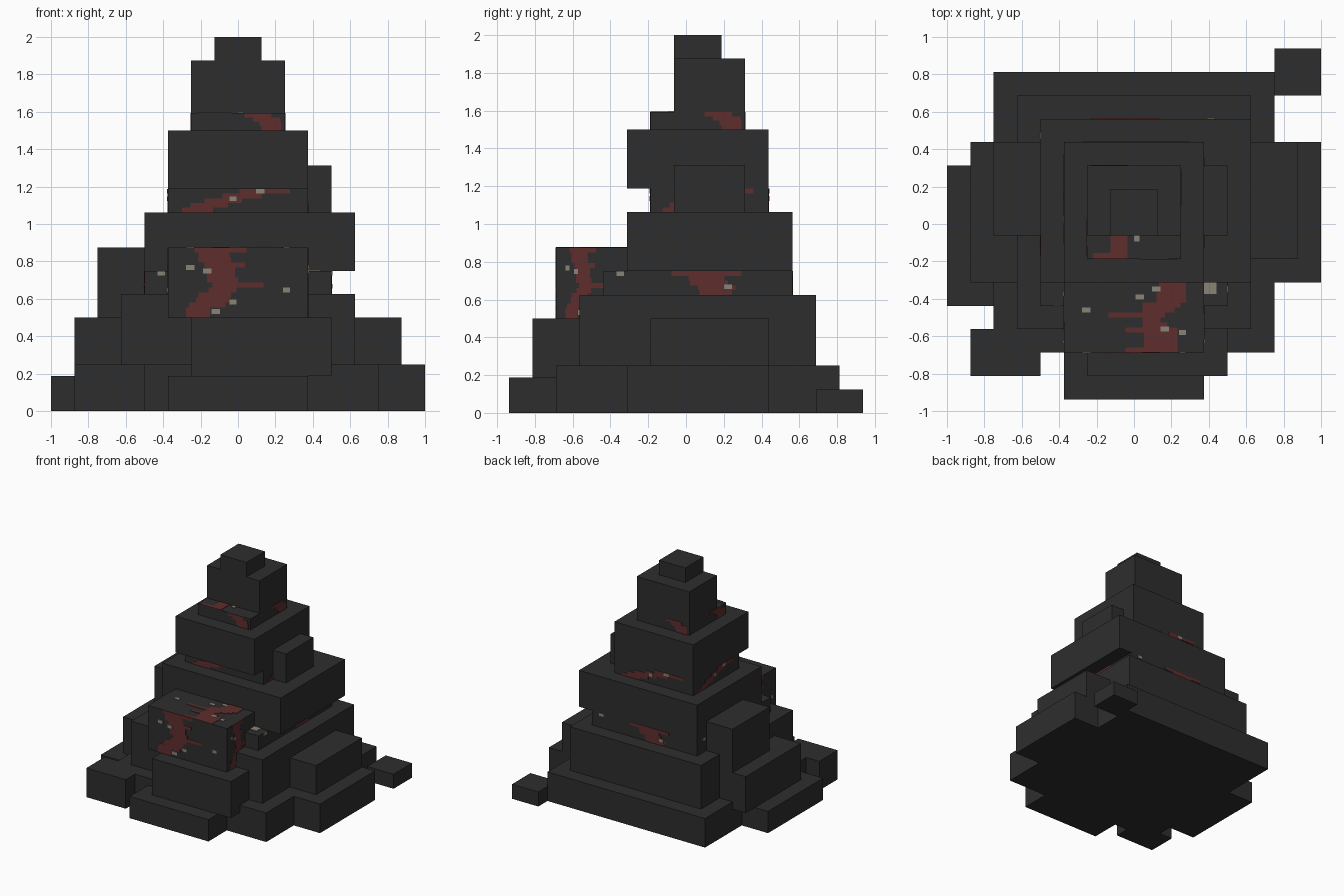
import bpy
import bmesh
from mathutils import Matrix, Vector

UNIT = 1 / 16          # every block sits on this grid
PLATE = 0.003          # thickness of the painted plates

cube = bpy.data.objects.get("Cube")
if cube:
    bpy.data.objects.remove(cube, do_unlink=True)


def make_material(name, colour):
    material = bpy.data.materials.new(name)
    material.use_nodes = True
    material.diffuse_color = (*colour, 1)
    shader = material.node_tree.nodes["Principled BSDF"]
    shader.inputs["Base Color"].default_value = (*colour, 1)
    shader.inputs["Roughness"].default_value = 0.9
    return material


stone = make_material("dark stone", (0.027, 0.027, 0.027))
red = make_material("dried red", (0.115, 0.026, 0.026))
bone = make_material("pale bone", (0.25, 0.23, 0.185))


def finish(name, bm, materials):
    bmesh.ops.recalc_face_normals(bm, faces=bm.faces)
    mesh = bpy.data.meshes.new(name)
    bm.to_mesh(mesh)
    bm.free()
    for material in materials:
        mesh.materials.append(material)
    part = bpy.data.objects.new(name, mesh)
    bpy.context.collection.objects.link(part)
    return part


def add_box(bm, centre, across, along, out):
    """Box spanned by three edge vectors around a centre."""
    matrix = Matrix((across, along, out)).transposed().to_4x4()
    matrix.translation = centre
    verts = bmesh.ops.create_cube(bm, size=1, matrix=matrix)["verts"]
    return {face for vert in verts for face in vert.link_faces}


# Blocks: left-right, front-back and bottom-top limits in grid units
blocks = {
    # central tower
    "base_tier": (-12, 12, -11, 13, 0, 4),
    "second_tier": (-10, 10, -9, 11, 4, 10),
    "third_foot": (-8, 8, -7, 9, 10, 12),
    "third_tier": (-8, 10, -5, 9, 12, 17),
    "fourth_foot": (-6, 6, -3, 7, 17, 19),
    "fourth_tier": (-6, 6, -5, 7, 19, 24),
    "neck_ledge": (-4, 4, -3, 5, 24, 25.5),
    "neck": (-4, 4, -1, 5, 24, 30),
    "cap": (-2, 2, -1, 3, 30, 32),
    # front altar
    "altar_block": (-6, 6, -11, -5, 8, 14),
    "altar_step": (-4, 8, -13, -9, 3, 8),
    "altar_plinth": (-6, 6, -15, -11, 0, 3),
    # outer blocks
    "left_shoulder": (6, 8, -1, 5, 17, 21),
    "left_slab": (12, 16, -5, 7, 0, 4),
    "left_step": (10, 14, -3, 7, 4, 8),
    "right_slab": (-16, -12, -7, 5, 0, 3),
    "right_step": (-14, -10, -5, 7, 3, 8),
    "right_tower": (-12, -8, -1, 7, 8, 14),
    "right_corner_slab": (-14, -8, -13, -9, 0, 4),
    "loose_block": (12, 16, 11, 15, 0, 2),
}

for name, limits in blocks.items():
    low = Vector(limits[0::2]) * UNIT
    high = Vector(limits[1::2]) * UNIT
    size = high - low
    bm = bmesh.new()
    add_box(bm, (low + high) / 2, Vector((size.x, 0, 0)),
            Vector((0, size.y, 0)), Vector((0, 0, size.z)))
    finish(name, bm, [stone])


def face_frame(block, side):
    """Upper-left corner, across, down and outward vectors of a block side."""
    x0, x1, y0, y1, z0, z1 = (value * UNIT for value in blocks[block])
    width, depth, height = x1 - x0, y1 - y0, z1 - z0
    down = (0, 0, -height)
    frames = {
        "front": ((x0, y0, z1), (width, 0, 0), down, (0, -1, 0)),
        "left": ((x1, y0, z1), (0, depth, 0), down, (1, 0, 0)),
        "back": ((x1, y1, z1), (-width, 0, 0), down, (0, 1, 0)),
        "right": ((x0, y1, z1), (0, -depth, 0), down, (-1, 0, 0)),
        "top": ((x0, y1, z1), (width, 0, 0), (0, -depth, 0), (0, 0, 1)),
    }
    return [Vector(v) for v in frames[side]]


def paint(block, sides, rows, chips, row_height):
    """Red rows from the top edge down, with bone chips laid over them.
    Limits across are in percent of the side, heights in rows."""
    for side in sides:
        corner, across, down, out = face_frame(block, side)
        bm = bmesh.new()

        def plate(start, end, row, thickness, slot):
            u = (start + end) / 200
            v = (row + 0.5) * row_height
            faces = add_box(bm, corner + across * u + down * v,
                            across * (end - start) / 100,
                            down * row_height, out * thickness * 2)
            for face in faces:
                face.material_index = slot

        for row, (start, end) in enumerate(rows):
            plate(start, end, row, PLATE, 0)
        for start, end, row in chips:
            plate(start, end, row, PLATE * 1.5, 1)
        finish(f"{block}_{side}_stain", bm, [red, bone])


walls = ("front", "left", "back", "right")

# Stains on the altar walls
altar_rows = [(19, 56), (22, 44), (22, 45), (26, 55), (28, 48), (28, 48),
              (28, 50), (32, 68), (29, 49), (22, 45), (20, 44), (15, 41),
              (13, 30), (13, 30)]
altar_chips = [(13, 19, 3.5), (25, 31, 4.2), (44, 49, 10.4), (82, 87, 8),
               (31, 37, 12.3)]
paint("altar_block", ("front", "left", "right"), altar_rows, altar_chips,
      1 / len(altar_rows))

# Stain on the altar top
table_rows = [(68, 87), (68, 87), (66, 87), (66, 87), (56, 83), (56, 79),
              (32, 72), (56, 69), (56, 74), (44, 81), (57, 81), (57, 81),
              (57, 81), (44, 81)]
table_chips = [(63, 69, 0.8), (51, 57, 2.4), (13, 19, 5), (69, 75, 8.8),
               (82, 87, 9.5)]
paint("altar_block", ["top"], table_rows, table_chips, 1 / len(table_rows))

# Stains around the recessed bands of the tower
paint("third_foot", walls,
      [(36, 73), (45, 64), (46, 66), (50, 70), (51, 68)],
      [(7, 11, 0), (64, 68, 2.8)], 1 / 5)
paint("fourth_foot", walls,
      [(51, 87), (39, 67), (26, 53), (16, 43), (10, 32)],
      [(63, 69, 0), (44, 49, 1.6)], 1 / 5)
paint("neck_ledge", walls,
      [(57, 86), (66, 95), (73, 96), (75, 96)], [], 1 / 4)

# Stain on the open strip of the neck ledge; it starts where the neck ends
blocks["ledge_strip"] = (-4, 4, -3, -1, 24, 25.5)
paint("ledge_strip", ["top"],
      [(25, 43), (25, 43), (25, 43), (6, 43)], [(50, 56, 0)], 1 / 4)

# Pale chip on the open strip beside the altar
blocks["foot_strip"] = (-8, 8, -7, -5, 10, 12)
paint("foot_strip", ["top"], [], [(87.5, 94, 0)], 1 / 2)
